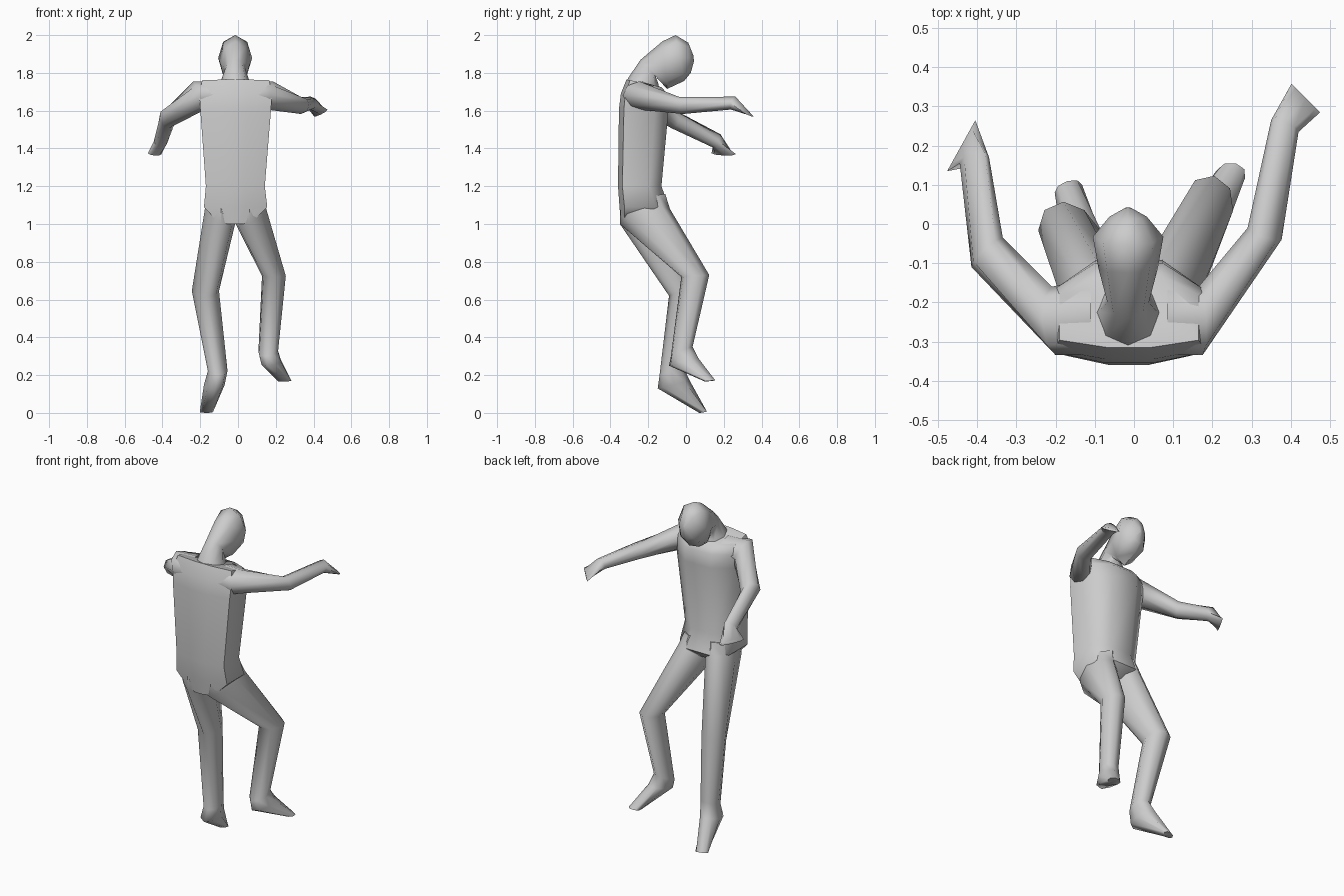
import bpy, bmesh, math
from mathutils import Vector


def oval(a, b, v, n=8):
    """Ring through points a and b, with v as the half-axis across them."""
    a, b, v = Vector(a), Vector(b), Vector(v)
    c, u = (a + b) / 2, (a - b) / 2
    return [c + u * math.cos(2 * math.pi * i / n) + v * math.sin(2 * math.pi * i / n)
            for i in range(n)]


def slab(z, x0, x1, back, front, tilt=0.0):
    """Chamfered eight-sided body section; tilt raises the back over the front."""
    outline = [(-1, -.8), (-.32, -1), (.32, -1), (1, -.8),
               (1, .45), (.45, 1), (-.45, 1), (-1, .45)]
    cx, hx, cy, hy = (x0 + x1) / 2, (x1 - x0) / 2, (back + front) / 2, (front - back) / 2
    return [Vector((cx + px * hx, cy + py * hy, z - py * tilt)) for px, py in outline]


def loft(name, rings):
    bm = bmesh.new()
    loops = [[bm.verts.new(p) for p in r] for r in rings]
    n = len(loops[0])
    for r, s in zip(loops, loops[1:]):
        for i in range(n):
            bm.faces.new((r[i], r[(i + 1) % n], s[(i + 1) % n], s[i]))
    bm.faces.new(loops[0])
    bm.faces.new(loops[-1])
    bmesh.ops.recalc_face_normals(bm, faces=bm.faces)
    mesh = bpy.data.meshes.new(name)
    bm.to_mesh(mesh)
    bm.free()
    obj = bpy.data.objects.new(name, mesh)
    bpy.context.collection.objects.link(obj)
    bpy.ops.object.select_all(action='DESELECT')
    obj.select_set(True)
    bpy.context.view_layer.objects.active = obj
    bpy.ops.object.shade_smooth_by_angle(angle=math.radians(60))
    return obj


# Torso, from pelvis to shoulders
loft("torso", [
    slab(1.02, -.10, .07, -.345, -.14, -.02),
    slab(1.09, -.18, .155, -.352, -.09),
    slab(1.20, -.17, .142, -.36, -.13),
    slab(1.61, -.20, .175, -.355, -.092),
    slab(1.69, -.205, .18, -.345, -.10),
    slab(1.745, -.19, .165, -.315, -.13, .02),
])

# Neck and forward-bowed head
M = -.015
loft("head", [oval((M, yb, zb), (M, yf, zf), (w, 0, 0)) for yb, zb, yf, zf, w in [
    (-.315, 1.75, -.14, 1.68, .09),
    (-.305, 1.775, -.145, 1.74, .075),
    (-.24, 1.87, -.16, 1.78, .053),
    (-.125, 1.967, -.10, 1.715, .076),
    (-.055, 2.0, -.01, 1.757, .09),
    (.012, 1.96, .025, 1.80, .048),
    (.04, 1.89, .042, 1.86, .008)]])

# Arms: shoulder, elbow, wrist, flared hand (outer point, inner point, half-thickness)
loft("left_arm", [oval(*r) for r in [
    ((-.11, -.335, 1.685), (-.11, -.14, 1.685), (0, 0, .07)),
    ((-.20, -.335, 1.68), (-.21, -.16, 1.68), (-.03, 0, .075)),
    ((-.415, -.11, 1.56), (-.335, -.035, 1.555), (-.01, .005, .05)),
    ((-.445, .155, 1.44), (-.37, .17, 1.44), (0, .02, .035)),
    ((-.477, .135, 1.375), (-.405, .265, 1.37), (0, 0, .01))]])
loft("right_arm", [oval(*r) for r in [
    ((.085, -.335, 1.685), (.085, -.14, 1.685), (0, 0, .07)),
    ((.175, -.335, 1.68), (.165, -.16, 1.68), (.015, 0, .075)),
    ((.377, -.04, 1.63), (.29, -.01, 1.625), (0, -.01, .045)),
    ((.42, .235, 1.64), (.35, .265, 1.64), (0, .012, .034)),
    ((.475, .285, 1.605), (.402, .358, 1.57), (0, 0, .008))]])

# Legs: hip, knee, ankle, heel to toe (back point, front point, half-width)
loft("left_leg", [oval(*r) for r in [
    ((-.09, -.345, 1.12), (-.09, -.11, 1.16), (.075, 0, 0)),
    ((-.09, -.35, 1.0), (-.10, -.085, 1.08), (.082, 0, -.03)),
    ((-.165, -.09, .62), (-.18, .057, .67), (.072, 0, 0)),
    ((-.105, -.14, .20), (-.11, -.015, .245), (.052, 0, 0)),
    ((-.12, -.15, .13), (-.13, .02, .17), (.055, 0, 0)),
    ((-.165, .07, .0), (-.17, .11, .008), (.035, .01, 0))]])
loft("right_leg", [oval(*r) for r in [
    ((.06, -.345, 1.12), (.06, -.11, 1.16), (.075, 0, 0)),
    ((.06, -.35, 1.0), (.075, -.085, 1.08), (.085, 0, .03)),
    ((.175, -.025, .72), (.205, .123, .73), (.063, -.015, 0)),
    ((.145, -.08, .30), (.175, .035, .35), (.052, -.015, 0)),
    ((.155, -.09, .25), (.195, .065, .29), (.052, -.02, 0)),
    ((.235, .10, .166), (.26, .155, .172), (.036, -.01, 0))]])
